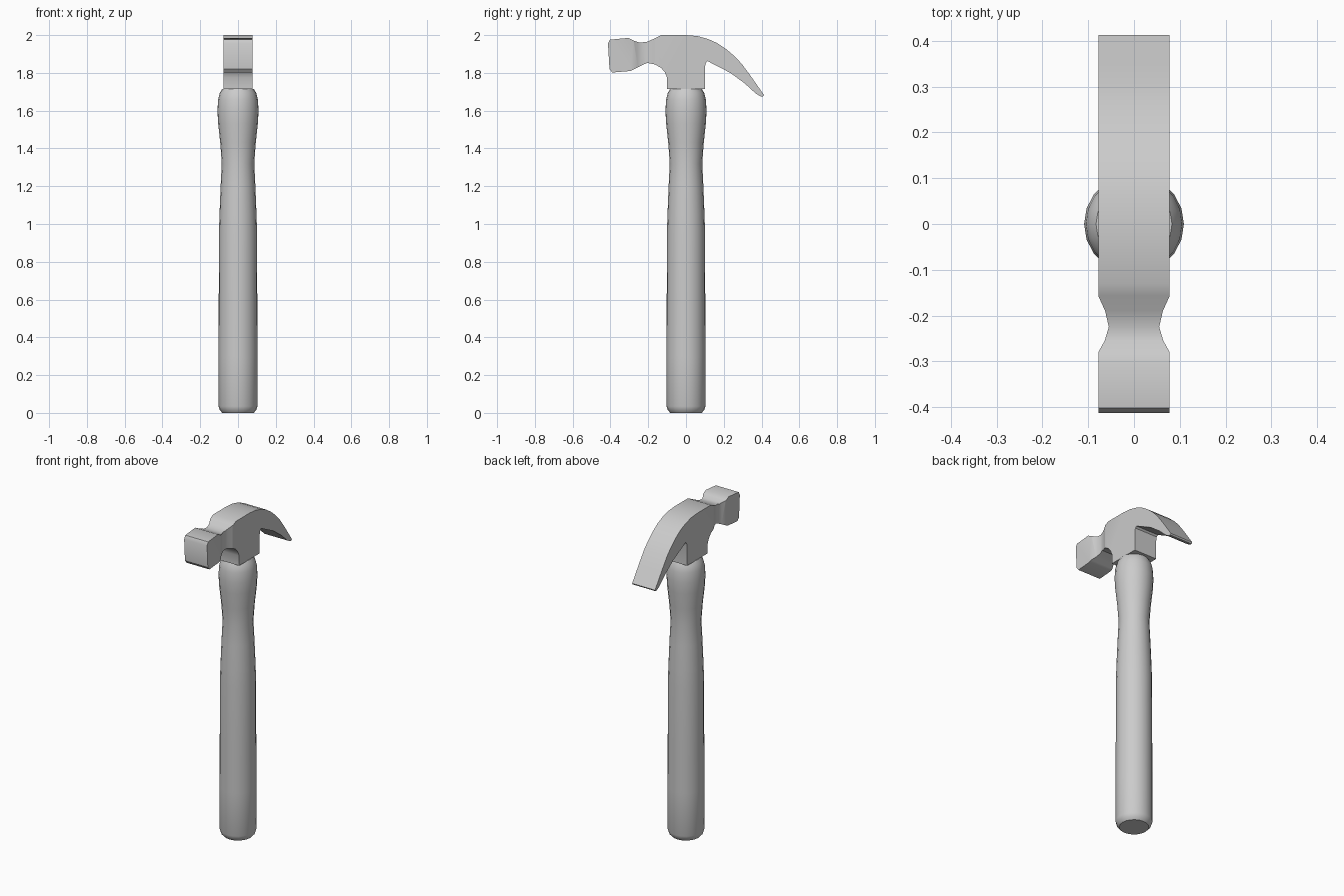
import bpy, bmesh, math

if "Cube" in bpy.data.objects:
    bpy.data.objects.remove(bpy.data.objects["Cube"])

def finish(bm, name, angle):
    bmesh.ops.recalc_face_normals(bm, faces=bm.faces[:])
    me = bpy.data.meshes.new(name)
    bm.to_mesh(me)
    bm.free()
    ob = bpy.data.objects.new(name, me)
    bpy.context.collection.objects.link(ob)
    bpy.ops.object.select_all(action='DESELECT')
    ob.select_set(True)
    bpy.context.view_layer.objects.active = ob
    bpy.ops.object.shade_smooth_by_angle(angle=math.radians(angle))
    return ob

# Handle: turned profile (radius, z), closed at both ends
profile = [(0.083, 0.005), (0.096, 0.014), (0.103, 0.035), (0.103, 0.3), (0.102, 0.6),
           (0.101, 0.95), (0.098, 1.05), (0.092, 1.2), (0.086, 1.32), (0.094, 1.43),
           (0.105, 1.53), (0.109, 1.6), (0.105, 1.66), (0.096, 1.695), (0.083, 1.716)]
profile[0] = (0.083, 0.0)
SIDES = 20
bm = bmesh.new()
rings = [[bm.verts.new((r * math.cos(2 * math.pi * i / SIDES),
                        r * math.sin(2 * math.pi * i / SIDES), z)) for i in range(SIDES)]
         for r, z in profile]
for a, b in zip(rings, rings[1:]):
    for i in range(SIDES):
        j = (i + 1) % SIDES
        bm.faces.new((a[i], a[j], b[j], b[i]))
bm.faces.new(rings[0])
bm.faces.new(rings[-1])
finish(bm, "handle", 40)

# Head: side outline (y, z) running over the top to the claw tip and back underneath
outline = [(-0.413, 1.955), (-0.402, 1.976), (-0.305, 1.985), (-0.275, 1.97), (-0.245, 1.96),
           (-0.205, 1.965), (-0.165, 1.983), (-0.13, 2.0), (0.0, 2.0), (0.06, 1.995),
           (0.115, 1.98), (0.165, 1.958), (0.21, 1.928), (0.255, 1.89), (0.295, 1.848),
           (0.345, 1.78), (0.413, 1.683), (0.408, 1.675), (0.395, 1.676), (0.37, 1.69),
           (0.31, 1.745), (0.235, 1.80), (0.165, 1.836), (0.115, 1.862), (0.105, 1.853),
           (0.10, 1.83), (0.10, 1.714), (-0.10, 1.714), (-0.10, 1.775), (-0.112, 1.803),
           (-0.132, 1.827), (-0.165, 1.845), (-0.205, 1.853), (-0.245, 1.835),
           (-0.295, 1.81), (-0.39, 1.802), (-0.405, 1.82)]
# Half width along y, pinched at the neck
neck = [(-0.28, 0.078), (-0.255, 0.064), (-0.225, 0.055), (-0.19, 0.063), (-0.157, 0.078)]

def half_width(y):
    for (y0, w0), (y1, w1) in zip(neck, neck[1:]):
        if y0 <= y <= y1:
            return w0 + (w1 - w0) * (y - y0) / (y1 - y0)
    return 0.078

bm = bmesh.new()
bm.faces.new([bm.verts.new((-1, y, z)) for y, z in outline])
for y, _ in neck:
    bmesh.ops.bisect_plane(bm, geom=bm.verts[:] + bm.edges[:] + bm.faces[:],
                           plane_co=(0, y, 0), plane_no=(0, 1, 0))
side = bm.faces[:]
new = bmesh.ops.extrude_face_region(bm, geom=side, use_keep_orig=True)["geom"]
for v in new:
    if isinstance(v, bmesh.types.BMVert):
        v.co.x = 1
for v in bm.verts:
    v.co.x *= half_width(v.co.y)
finish(bm, "claw_head", 35)
